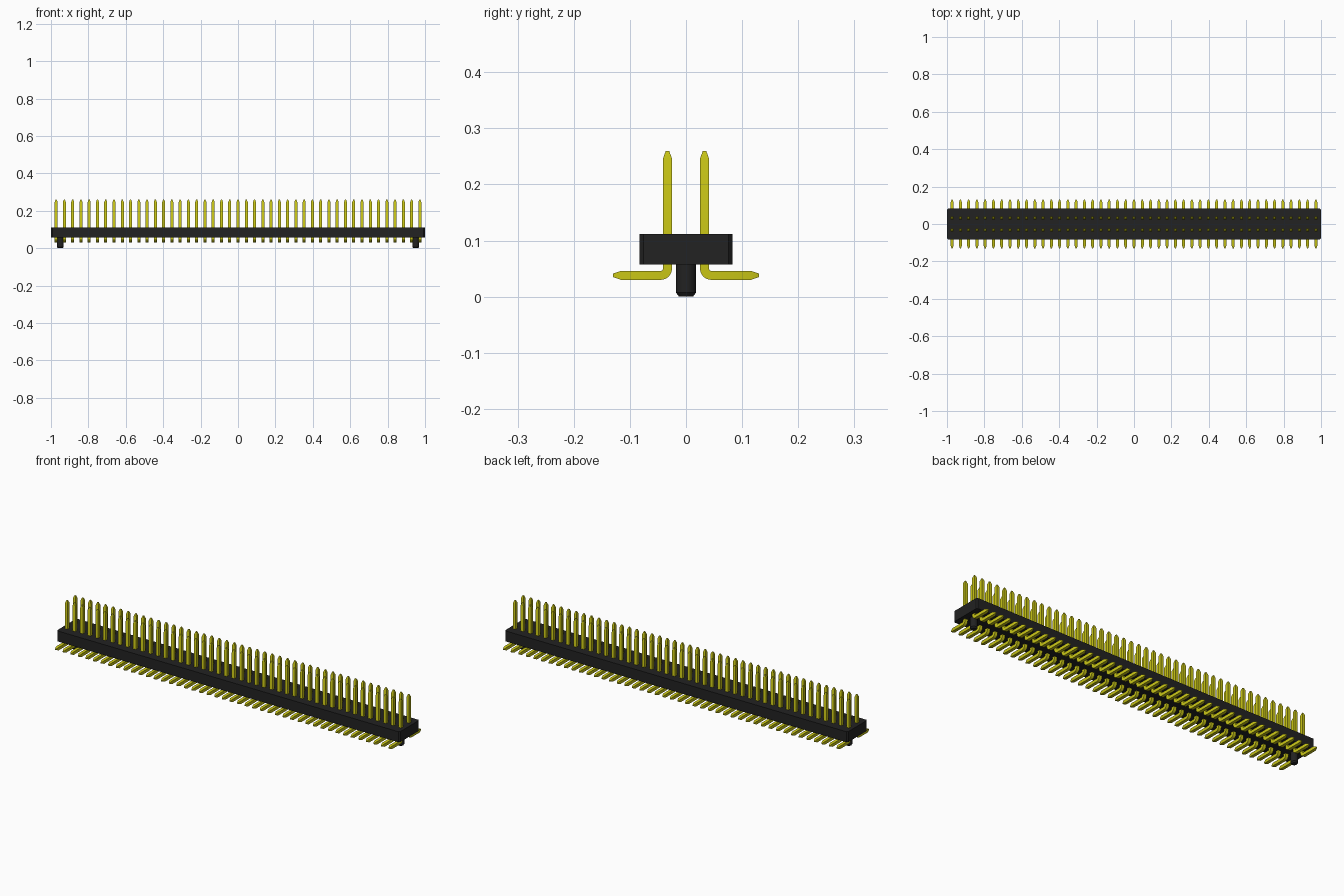
import bpy, bmesh, math
from mathutils import Vector

cube = bpy.data.objects.get("Cube")
if cube:
    bpy.data.objects.remove(cube, do_unlink=True)

PIN_COUNT = 45
PITCH = 0.0442
ROW_Y = 0.033       # distance of each pin row from the centre line
HALF = 0.008        # half thickness of a pin
TIP_HALF = 0.003
TIP_LEN = 0.014


def make_material(name, color):
    mat = bpy.data.materials.new(name)
    mat.use_nodes = True
    mat.diffuse_color = color
    bsdf = next(n for n in mat.node_tree.nodes if n.type == 'BSDF_PRINCIPLED')
    bsdf.inputs["Base Color"].default_value = color
    return mat


def make_object(name, bm, mat):
    bmesh.ops.recalc_face_normals(bm, faces=bm.faces)
    mesh = bpy.data.meshes.new(name)
    bm.to_mesh(mesh)
    bm.free()
    mesh.materials.append(mat)
    obj = bpy.data.objects.new(name, mesh)
    bpy.context.collection.objects.link(obj)
    return obj


def add_mirror(obj, axis):
    mod = obj.modifiers.new("mirror", 'MIRROR')
    mod.use_axis = [a == axis for a in range(3)]
    mod.use_mirror_merge = False


def loft(rings):
    """Skin a list of equal-length rings of points and cap both ends."""
    bm = bmesh.new()
    loops = [[bm.verts.new(p) for p in ring] for ring in rings]
    n = len(loops[0])
    for a, b in zip(loops, loops[1:]):
        for i in range(n):
            j = (i + 1) % n
            bm.faces.new((a[i], a[j], b[j], b[i]))
    bm.faces.new(loops[0])
    bm.faces.new(loops[-1])
    return bm


black = make_material("black plastic", (0.016, 0.016, 0.016, 1))
gold = make_material("gold metal", (0.58, 0.56, 0.008, 1))

# Housing: long block with chamfered upright corners
bm = bmesh.new()
bmesh.ops.create_cube(bm, size=1)
bmesh.ops.scale(bm, verts=bm.verts, vec=(2, 0.166, 0.055))
bmesh.ops.translate(bm, verts=bm.verts, vec=(0, 0, 0.0845))
upright = [e for e in bm.edges
           if abs(e.verts[0].co.z - e.verts[1].co.z) > 0.01]
bmesh.ops.bevel(bm, geom=upright, offset=0.007, segments=1, affect='EDGES')
make_object("housing", bm, black)

# Bent square pins: each path step is (centre y, centre z, travel angle, half)
TOP, FOOT_Z, FOOT_END, BEND = 0.26, 0.038, 0.13, 0.012
steps = [(ROW_Y, TOP, 0, TIP_HALF), (ROW_Y, TOP - TIP_LEN, 0, HALF)]
for k in range(7):
    t = math.radians(15 * k)
    steps.append((ROW_Y + BEND * (1 - math.cos(t)),
                  FOOT_Z + BEND * (1 - math.sin(t)), t, HALF))
right_angle = math.pi / 2
steps += [(FOOT_END - TIP_LEN, FOOT_Z, right_angle, HALF),
          (FOOT_END, FOOT_Z, right_angle, TIP_HALF)]

first_x = -PITCH * (PIN_COUNT - 1) / 2
rings = []
for y, z, t, h in steps:
    side = Vector((0, math.cos(t), math.sin(t)))
    across = Vector((1, 0, 0))
    centre = Vector((first_x, y, z))
    rings.append([centre + across * h * a + side * h * b
                  for a, b in ((-1, -1), (1, -1), (1, 1), (-1, 1))])
pins = make_object("contact_pins", loft(rings), gold)
array = pins.modifiers.new("row", 'ARRAY')
array.count = PIN_COUNT
array.use_relative_offset = False
array.use_constant_offset = True
array.constant_offset_displace = (PITCH, 0, 0)
add_mirror(pins, 1)

# Round locating pegs with chamfered ends
rings = []
for z, r in ((0, 0.0125), (0.007, 0.0178), (0.06, 0.0178)):
    rings.append([(0.95 + r * math.cos(i * math.tau / 24),
                   r * math.sin(i * math.tau / 24), z) for i in range(24)])
pegs = make_object("locating_pegs", loft(rings), black)
add_mirror(pegs, 0)

# Smooth the rounded parts while keeping hard edges
for obj in (pins, pegs):
    bpy.ops.object.select_all(action='DESELECT')
    obj.select_set(True)
    bpy.context.view_layer.objects.active = obj
    bpy.ops.object.shade_smooth_by_angle(angle=math.radians(20))
